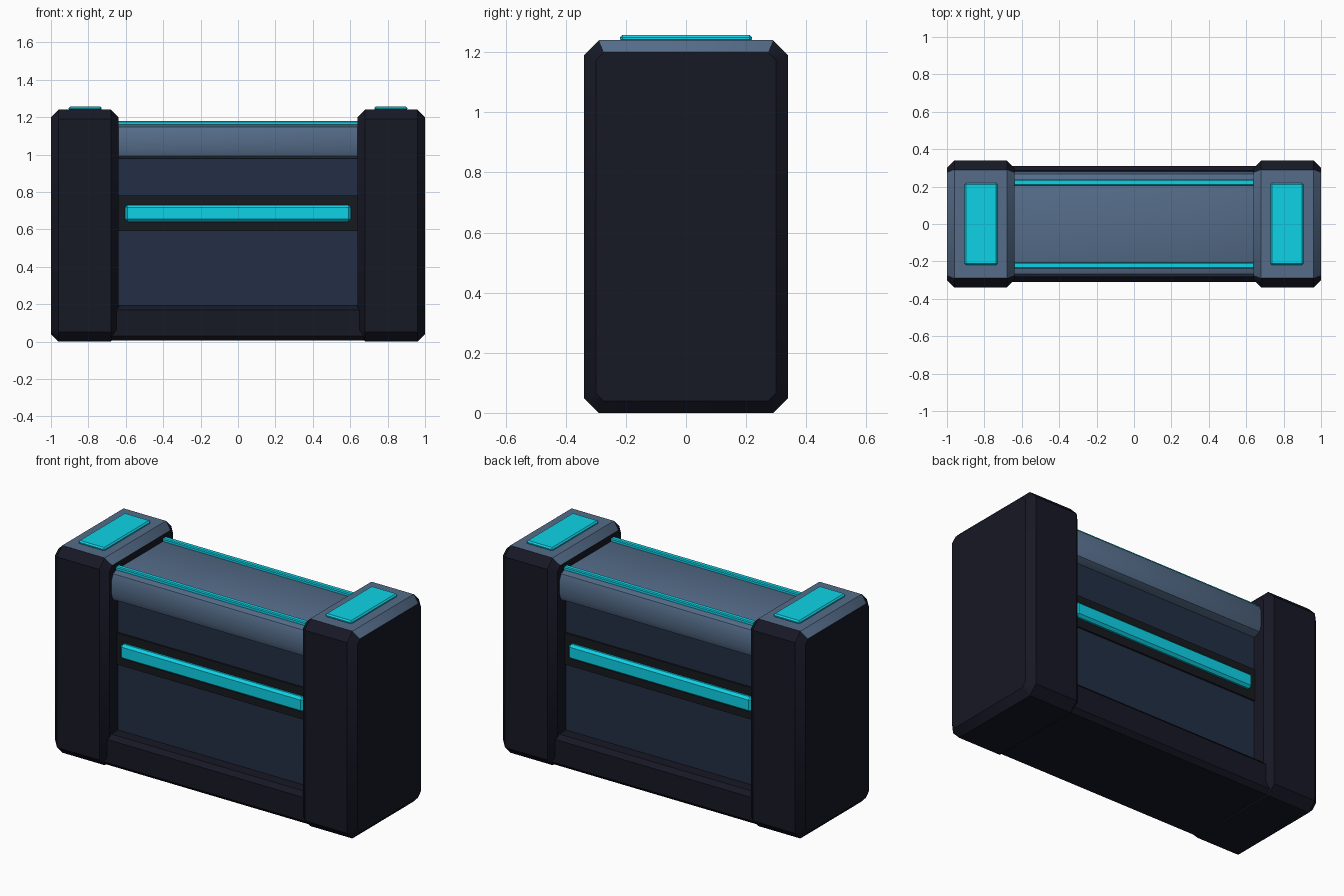
import bpy, bmesh
from mathutils import Vector

if "Cube" in bpy.data.objects:
    bpy.data.objects.remove(bpy.data.objects["Cube"])


def mat(name, rgb):
    m = bpy.data.materials.new(name)
    m.diffuse_color = (*rgb, 1)
    m.use_nodes = True
    m.node_tree.nodes["Principled BSDF"].inputs["Base Color"].default_value = m.diffuse_color
    return m


DARK = mat("dark_shell", (0.008, 0.009, 0.018))
NAVY = mat("navy_panel", (0.016, 0.028, 0.06))
SLATE = mat("slate_metal", (0.09, 0.15, 0.25))
BLACK = mat("black_recess", (0.008, 0.01, 0.013))
CYAN = mat("cyan_glow", (0.004, 0.65, 0.8))


def finish(name, bm, *mats):
    bmesh.ops.recalc_face_normals(bm, faces=bm.faces)
    me = bpy.data.meshes.new(name)
    bm.to_mesh(me)
    bm.free()
    for m in mats:
        me.materials.append(m)
    ob = bpy.data.objects.new(name, me)
    bpy.context.collection.objects.link(ob)
    return ob


def box(name, lo, hi, m, bevel=0.0, segments=1):
    """Box between two corners, with optionally bevelled edges."""
    lo, hi = Vector(lo), Vector(hi)
    bm = bmesh.new()
    bmesh.ops.create_cube(bm, size=1)
    for v in bm.verts:
        v.co = (lo + hi) / 2 + v.co * (hi - lo)
    if bevel:
        bmesh.ops.bevel(bm, geom=bm.edges[:], offset=bevel, segments=segments,
                        profile=0.5, affect='EDGES')
    return finish(name, bm, m)


def post(name, x0, x1):
    """Chamfered end post; its top strip takes the slate colour."""
    c, w, h = 0.05, 0.34, 1.24
    pts = [(-w, c), (-w + c, 0), (w - c, 0), (w, c),
           (w, h - c), (w - c, h), (-w + c, h), (-w, h - c)]
    bm = bmesh.new()
    f = bm.faces.new([bm.verts.new((x0, y, z)) for y, z in pts])
    ext = bmesh.ops.extrude_face_region(bm, geom=[f])
    bmesh.ops.translate(bm, vec=(x1 - x0, 0, 0),
                        verts=[v for v in ext["geom"] if isinstance(v, bmesh.types.BMVert)])
    bmesh.ops.recalc_face_normals(bm, faces=bm.faces)
    rims = [e for e in bm.edges if abs(e.verts[0].co.x - e.verts[1].co.x) < 1e-5]
    bmesh.ops.bevel(bm, geom=rims, offset=0.04, segments=1, profile=0.5, affect='EDGES')
    bm.normal_update()
    for f in bm.faces:
        if f.normal.z > 0.5 and abs(f.normal.y) < 0.1:
            f.material_index = 1
    return finish(name, bm, DARK, SLATE)


# End posts with glowing top pads
for side, s in (("left", -1), ("right", 1)):
    a, b = sorted((s * 0.64, s * 1.0))
    post(side + "_post", a, b)
    a, b = sorted((s * 0.73, s * 0.905))
    box(side + "_top_pad", (a, -0.22, 1.235), (b, 0.22, 1.257), CYAN, 0.008)

# Base sill, core panel and top rail
box("base_sill", (-0.7, -0.31, 0.005), (0.7, 0.31, 0.195), DARK, 0.025)
box("core_panel", (-0.66, -0.22, 0.15), (0.66, 0.22, 1.02), NAVY)
box("top_rail", (-0.69, -0.28, 0.98), (0.69, 0.28, 1.16), SLATE, 0.045, 2)

# Recessed band and light bar on the front and back
for side, s in (("front", -1), ("back", 1)):
    a, b = sorted((s * 0.18, s * 0.23))
    box(side + "_band", (-0.66, a, 0.59), (0.66, b, 0.78), BLACK)
    a, b = sorted((s * 0.2, s * 0.255))
    box(side + "_light_bar", (-0.605, a, 0.64), (0.605, b, 0.73), CYAN, 0.014)
    # Glowing strip along the top rail
    a, b = sorted((s * 0.205, s * 0.237))
    box(side + "_top_strip", (-0.66, a, 1.15), (0.66, b, 1.178), CYAN, 0.005)

for ob in bpy.context.collection.objects:
    ob.select_set(True)
    bpy.context.view_layer.objects.active = ob
bpy.ops.object.shade_smooth_by_angle(angle=0.61)
